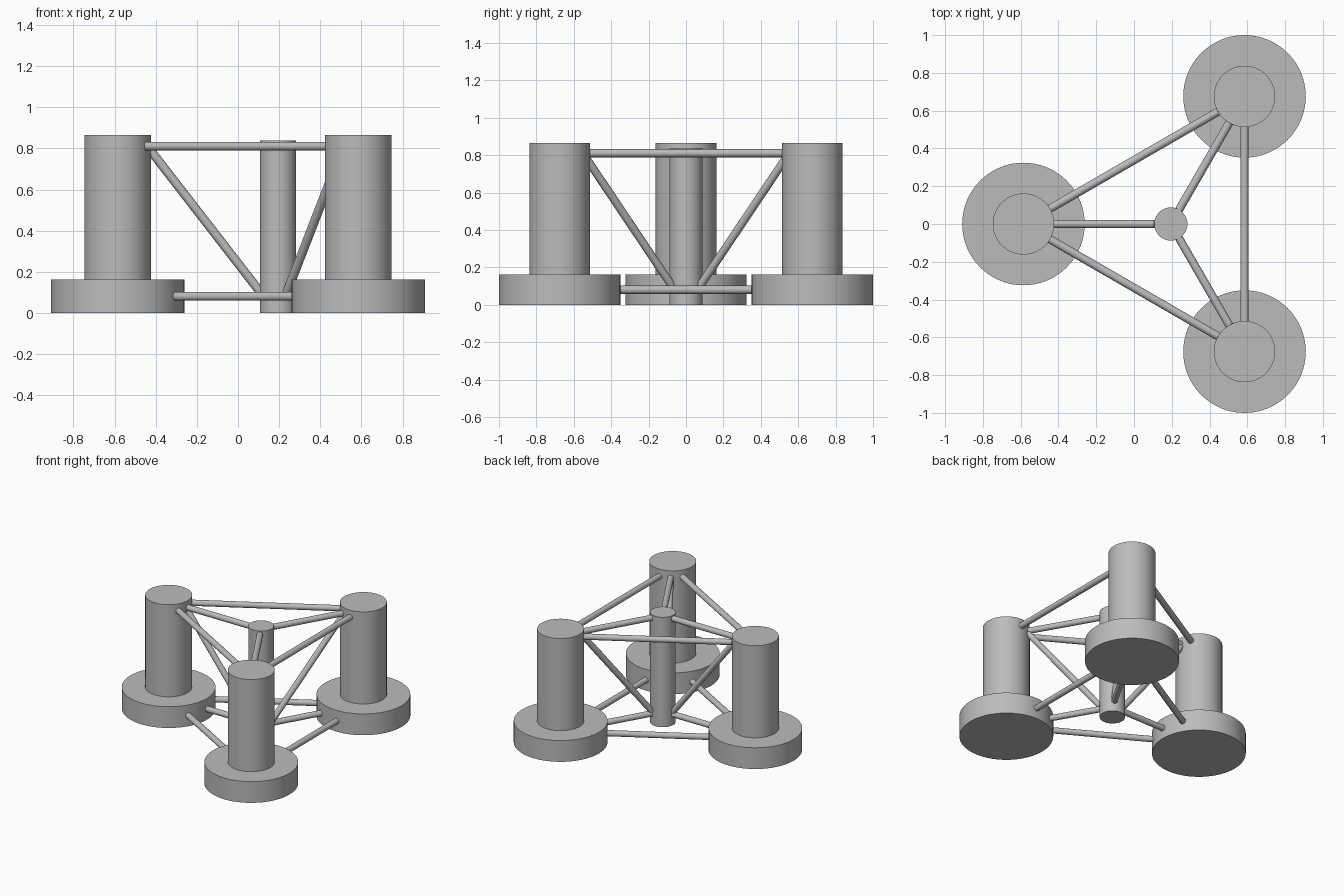
import bpy, math
from mathutils import Vector

if "Cube" in bpy.data.objects:
    bpy.data.objects.remove(bpy.data.objects["Cube"])

grey = bpy.data.materials.new("light grey steel")
grey.diffuse_color = (0.5, 0.5, 0.5, 1)
grey.use_nodes = True
grey.node_tree.nodes["Principled BSDF"].inputs["Base Color"].default_value = grey.diffuse_color

S = 1 / 37               # model units per metre
R_UP, R_BASE, R_MAIN, R_TUBE = 6 * S, 12 * S, 3.25 * S, 0.8 * S
H_BASE, H_UP, H_MAIN = 6 * S, 32 * S, 31 * S


def tube(name, a, b, r, sides=64):
    a, b = Vector(a), Vector(b)
    bpy.ops.mesh.primitive_cylinder_add(vertices=sides, radius=r, depth=(b - a).length,
                                        location=(a + b) / 2,
                                        rotation=(b - a).to_track_quat('Z', 'Y').to_euler())
    ob = bpy.context.object
    ob.name = name
    ob.data.materials.append(grey)
    bpy.ops.object.shade_smooth_by_angle(angle=math.radians(35))
    return ob


def brace(name, p, q, rp, rq, zp, zq):
    """Tube between two columns, ending on their surfaces."""
    d = (q - p).normalized()
    a, b = p + d * rp, q - d * rq
    tube(name, (a.x, a.y, zp), (b.x, b.y, zq), R_TUBE, 32)


# Column positions: a triangle around the main column
main = Vector((0.195, 0, 0))
ring = 50 / math.sqrt(3) * S
outer = [main + ring * Vector((math.cos(t), math.sin(t), 0))
         for t in (math.pi, math.pi / 3, -math.pi / 3)]

# Main column
tube("main_column", main, main + Vector((0, 0, H_MAIN)), R_MAIN)

Z_LOW, Z_HIGH = 3 * S, 30 * S
for i, p in enumerate(outer):
    n = i + 1
    # Offset columns with wide bases
    tube(f"base_column_{n}", p, p + Vector((0, 0, H_BASE)), R_BASE)
    tube(f"upper_column_{n}", p + Vector((0, 0, H_BASE)), p + Vector((0, 0, H_UP)), R_UP)
    # Triangle pontoons between neighbouring columns
    q = outer[(i + 1) % 3]
    brace(f"upper_side_pontoon_{n}", p, q, R_UP, R_UP, Z_HIGH, Z_HIGH)
    brace(f"lower_side_pontoon_{n}", p, q, R_BASE, R_BASE, Z_LOW, Z_LOW)
    # Radial pontoons and diagonal brace to the main column
    brace(f"upper_radial_pontoon_{n}", main, p, R_MAIN, R_UP, Z_HIGH, Z_HIGH)
    brace(f"lower_radial_pontoon_{n}", main, p, R_MAIN, R_BASE, Z_LOW, Z_LOW)
    brace(f"diagonal_brace_{n}", main, p, R_MAIN, R_UP, 3.8 * S, 29.13 * S)
